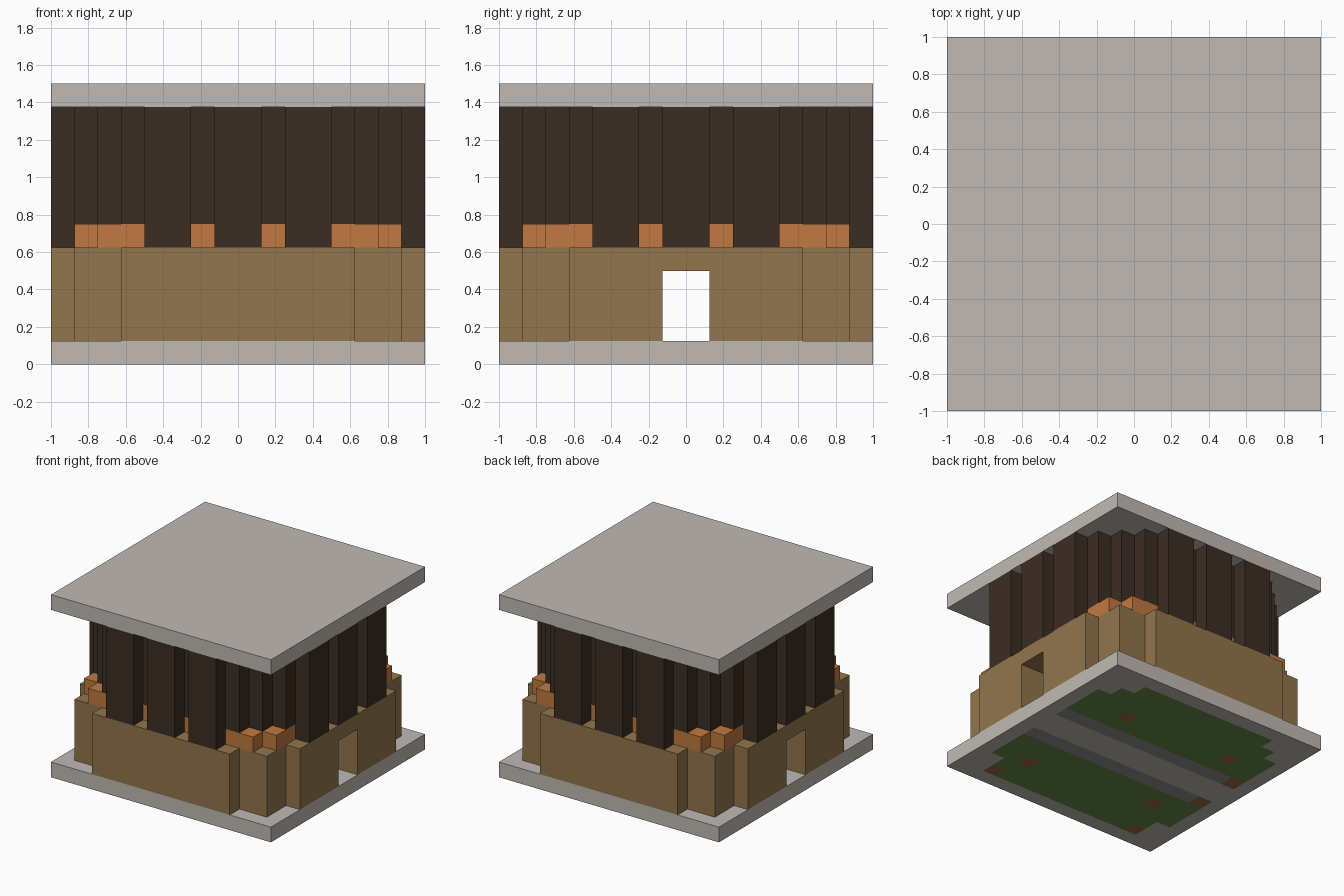
import bpy
import bmesh

default = bpy.data.objects.get("Cube")
if default:
    bpy.data.objects.remove(default, do_unlink=True)

CELL = 0.125


def material(name, r, g, b):
    def linear(c):
        c /= 255
        return c / 12.92 if c <= 0.04045 else ((c + 0.055) / 1.055) ** 2.4
    col = (linear(r), linear(g), linear(b), 1)
    m = bpy.data.materials.new(name)
    m.use_nodes = True
    m.diffuse_color = col
    bsdf = next(n for n in m.node_tree.nodes if n.type == 'BSDF_PRINCIPLED')
    bsdf.inputs["Base Color"].default_value = col
    bsdf.inputs["Roughness"].default_value = 0.9
    return m


stone = material("pale stone", 192, 186, 179)
sand = material("tan wall", 146, 118, 77)
wood = material("dark wood", 59, 45, 35)
amber = material("orange glow", 193, 121, 65)
grass = material("green ground", 98, 140, 70)
slate = material("dark paving", 143, 143, 143)
earth = material("brown earth", 156, 109, 72)


def finish(name, bm, *mats):
    bmesh.ops.recalc_face_normals(bm, faces=bm.faces)
    mesh = bpy.data.meshes.new(name)
    bm.to_mesh(mesh)
    bm.free()
    for m in mats:
        mesh.materials.append(m)
    ob = bpy.data.objects.new(name, mesh)
    bpy.context.collection.objects.link(ob)
    return ob


def add_box(bm, x0, x1, y0, y1, z0, z1):
    verts = bmesh.ops.create_cube(bm, size=1)["verts"]
    for v in verts:
        v.co = ((x0 + x1) / 2 + v.co.x * (x1 - x0),
                (y0 + y1) / 2 + v.co.y * (y1 - y0),
                (z0 + z1) / 2 + v.co.z * (z1 - z0))
    return verts


def prism(name, quarter, z0, z1, mat):
    """Extrude an outline given by its +x +y quarter and mirrored to all four."""
    flipped = quarter[::-1]
    pts = (quarter + [(-x, y) for x, y in flipped]
           + [(-x, -y) for x, y in quarter] + [(x, -y) for x, y in flipped])
    bm = bmesh.new()
    base = bm.faces.new([bm.verts.new((x, y, z0)) for x, y in pts])
    top = bmesh.ops.extrude_face_region(bm, geom=[base], use_keep_orig=True)["geom"]
    for v in top:
        if isinstance(v, bmesh.types.BMVert):
            v.co.z = z1
    return finish(name, bm, mat)


# Quarter outlines, from the +x side round to the +y side
wall_line = [(1, .625), (.875, .625), (.875, .875), (.625, .875), (.625, 1)]
core_line = [(.875, .625), (.75, .625), (.75, .75), (.625, .75), (.625, .875)]
glow_line = [(.875, .75), (.75, .75), (.75, .875)]

# Base slab: plain box whose underside is a grid of coloured cells
bm = bmesh.new()
add_box(bm, -1, 1, -1, 1, 0, CELL)
under = min(bm.faces, key=lambda f: f.calc_center_median().z)
bmesh.ops.delete(bm, geom=[under], context='FACES_ONLY')
cells = bmesh.ops.create_grid(bm, x_segments=16, y_segments=16, size=1)["verts"]
earth_cells = {(11, 11), (3, 11), (12, 3), (3, 4), (1, 9), (1, 6), (13, 1), (2, 1)}
for f in {f for v in cells for f in v.link_faces}:
    c = f.calc_center_median()
    ax, ay = abs(c.x), abs(c.y)
    column, row = int((c.x + 1) / CELL), int((c.y + 1) / CELL)
    inside = ((ax < .875 and ay < .625) or (ax < .625 and ay < .875)
              or max(ax, ay) < .75)
    if (column, row) in earth_cells:
        f.material_index = 3
    elif inside and ay > .25:
        f.material_index = 1
    elif inside and ay > CELL:
        f.material_index = 2
bmesh.ops.remove_doubles(bm, verts=bm.verts, dist=0.0001)
finish("base_slab", bm, stone, grass, slate, earth)

# Lower wall with a passage running from side to side
wall = prism("lower_wall", wall_line, CELL, .625, sand)
bm = bmesh.new()
add_box(bm, -1.5, 1.5, -CELL, CELL, 0, .5)
cutter = finish("passage_cutter", bm, sand)
cutter.hide_render = True
cut = wall.modifiers.new("passage", 'BOOLEAN')
cut.operation = 'DIFFERENCE'
cut.solver = 'EXACT'
cut.object = cutter
bpy.context.view_layer.objects.active = wall
bpy.ops.object.modifier_apply(modifier=cut.name)
bpy.data.objects.remove(cutter, do_unlink=True)

# Glowing course and the stepped timber core above it
prism("glow_course", glow_line, .625, .75, amber)
prism("timber_core", core_line, .75, 1.375, wood)

# Three pilasters on each of the four sides
bm = bmesh.new()
for offset in (-.375, 0, .375):
    lo, hi = offset - CELL, offset + CELL
    for s in (-1, 1):
        near, far = sorted((s * .875, s))
        add_box(bm, lo, hi, near, far, .625, 1.375)
        add_box(bm, near, far, lo, hi, .625, 1.375)
finish("pilasters", bm, wood)

# Flat roof
bm = bmesh.new()
add_box(bm, -1, 1, -1, 1, 1.375, 1.5)
finish("roof_slab", bm, stone)
